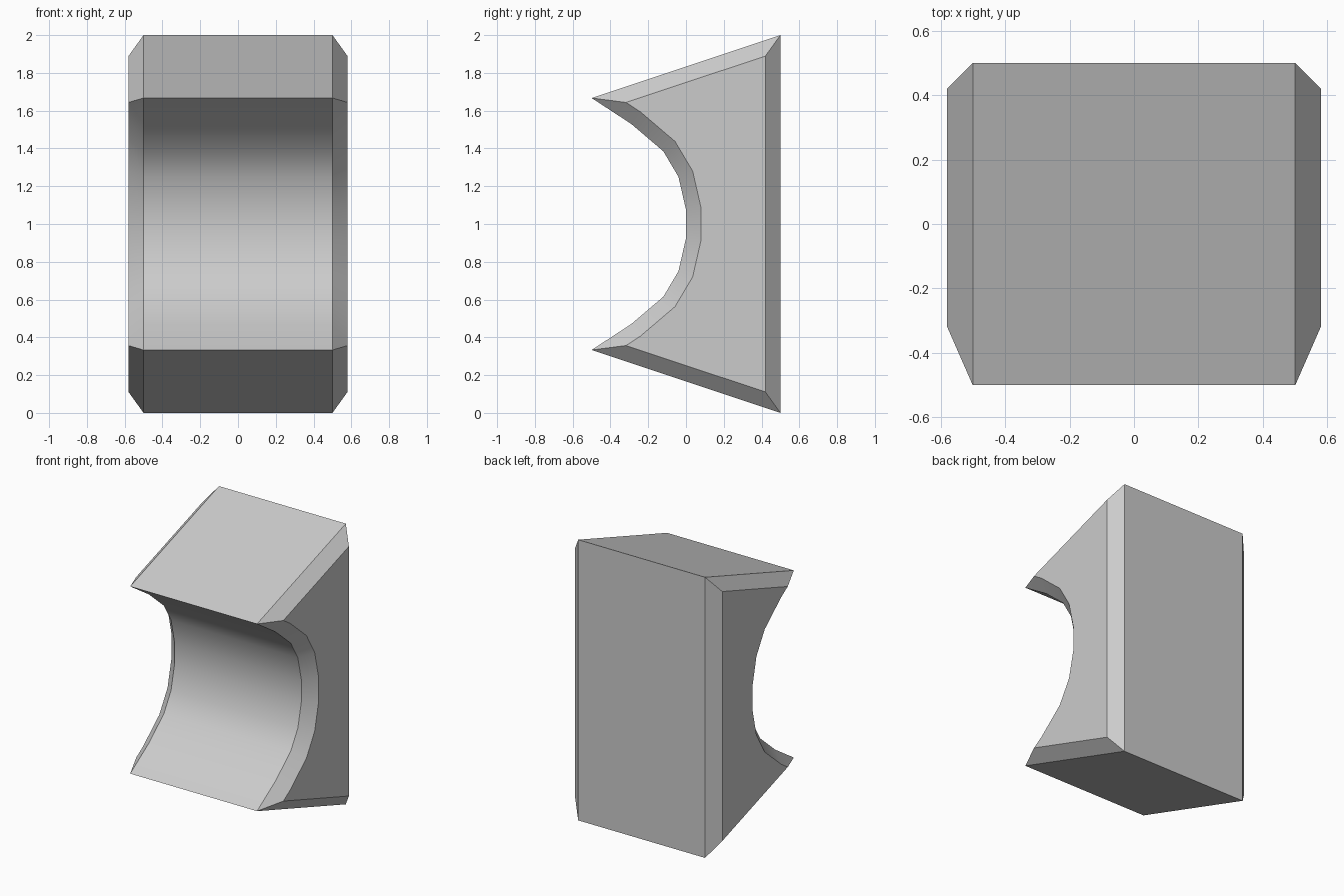
import bpy, bmesh
from mathutils import Vector

if "Cube" in bpy.data.objects:
    bpy.data.objects.remove(bpy.data.objects["Cube"])

BEVEL, HALF = 0.08, 0.5

# Upper half of the concave side, as (y, height above the middle)
upper = [(-0.5, 0.667), (-0.29, 0.53), (-0.12, 0.385), (-0.04, 0.25), (0.0, 0.075)]
arc = [(y, 1 + h) for y, h in upper] + [(y, 1 - h) for y, h in reversed(upper)]
profile = [Vector(p) for p in [(0.5, 0), (0.5, 2)] + arc]
n = len(profile)


def inset(points, d):
    """Mitred inward offset of a counter-clockwise outline."""
    out = []
    for i, p in enumerate(points):
        a = (p - points[i - 1]).normalized()
        b = (points[(i + 1) % n] - p).normalized()
        na, nb = Vector((-a.y, a.x)), Vector((-b.y, b.x))
        out.append(p + (na + nb) * d / (1 + na.dot(nb)))
    return out


# Four outlines across the width: inset cap, full, full, inset cap
small = inset(profile, BEVEL)
bm = bmesh.new()
rings = []
for x, pts in ((-HALF - BEVEL, small), (-HALF, profile), (HALF, profile), (HALF + BEVEL, small)):
    rings.append([bm.verts.new((x, p.x, p.y)) for p in pts])

# Chamfered walls, smooth only along the concave curve
for r0, r1 in zip(rings, rings[1:]):
    for i in range(n):
        j = (i + 1) % n
        f = bm.faces.new((r0[i], r0[j], r1[j], r1[i]))
        f.smooth = 2 <= i < n - 1

# Side caps
bm.faces.new(rings[0])
bm.faces.new(rings[-1])
bmesh.ops.recalc_face_normals(bm, faces=bm.faces)

# Crisp edges everywhere except between neighbouring curve strips
for e in bm.edges:
    e.smooth = e.calc_face_angle(0) < 0.5

mesh = bpy.data.meshes.new("concave_block")
bm.to_mesh(mesh)
bm.free()
block = bpy.data.objects.new("concave_block", mesh)
bpy.context.collection.objects.link(block)
